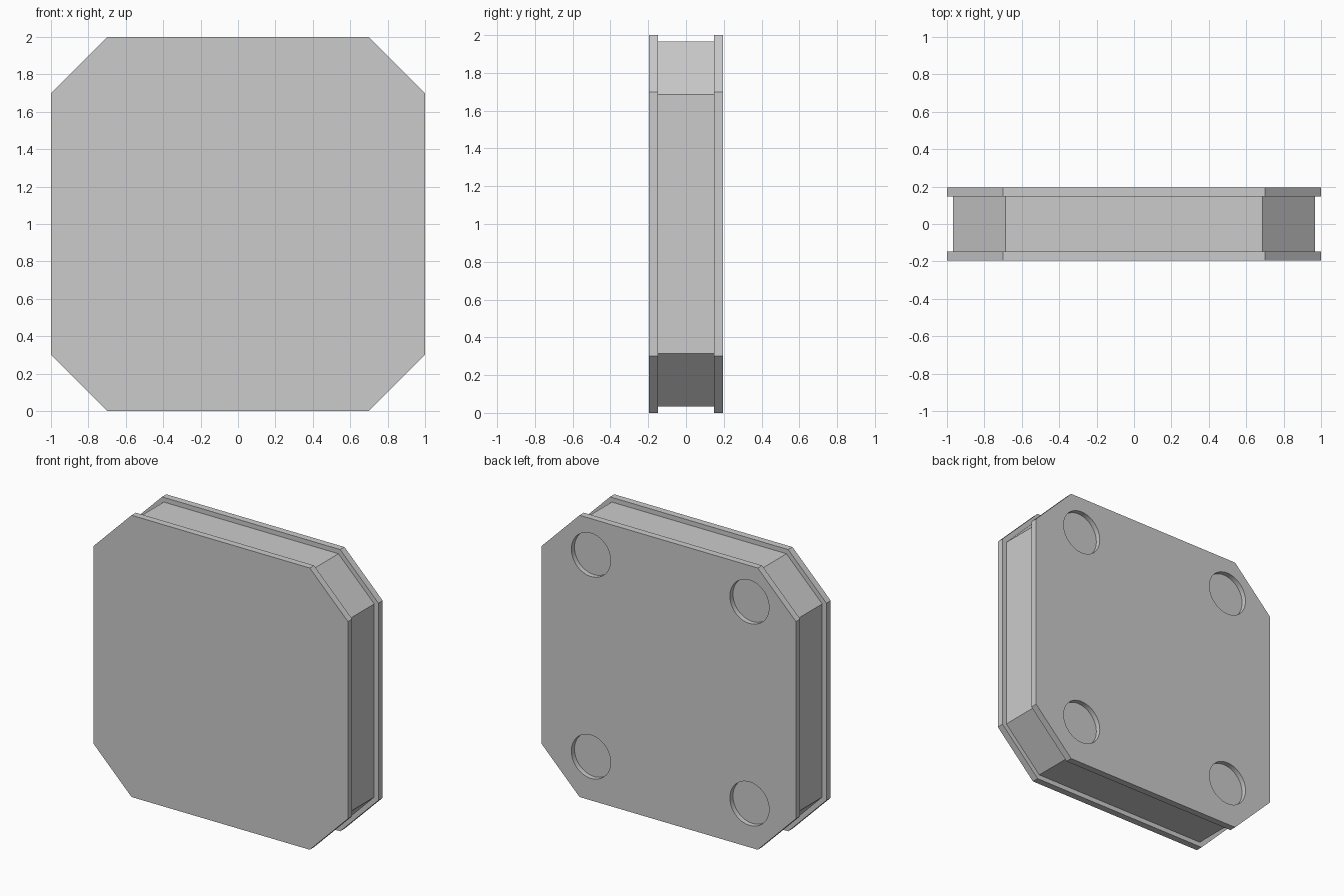
import bpy, bmesh, math
from mathutils import Matrix

if "Cube" in bpy.data.objects:
    bpy.data.objects.remove(bpy.data.objects["Cube"])

OUTER, INNER = (1.0, 0.7), (0.967, 0.686)   # half size, chamfer start
# Front to back: flange, recessed band, flange
RINGS = [(-0.195, OUTER), (-0.147, OUTER), (-0.147, INNER),
         (0.147, INNER), (0.147, OUTER), (0.195, OUTER)]


def finish(bm, name):
    bmesh.ops.recalc_face_normals(bm, faces=bm.faces)
    mesh = bpy.data.meshes.new(name)
    bm.to_mesh(mesh)
    bm.free()
    obj = bpy.data.objects.new(name, mesh)
    bpy.context.collection.objects.link(obj)
    return obj


def octagon(bm, y, half, c):
    pts = [(half, -c), (half, c), (c, half), (-c, half),
           (-half, c), (-half, -c), (-c, -half), (c, -half)]
    return [bm.verts.new((x, y, z + 1)) for x, z in pts]


# Octagonal body with a groove around the edge
bm = bmesh.new()
loops = [octagon(bm, y, *size) for y, size in RINGS]
for a, b in zip(loops, loops[1:]):
    for i in range(8):
        j = (i + 1) % 8
        bm.faces.new((a[i], a[j], b[j], b[i]))
bm.faces.new(loops[0])
bm.faces.new(loops[-1])
body = finish(bm, "octagonal_body")

# Four shallow round magnet recesses in the back
DEPTH, RADIUS = 0.035, 0.154
bm = bmesh.new()
for x in (-0.635, 0.61):
    for z in (0.31, 1.743):
        bmesh.ops.create_cone(
            bm, cap_ends=True, segments=48, radius1=RADIUS, radius2=RADIUS,
            depth=2 * DEPTH,
            matrix=Matrix.Translation((x, 0.195, z)) @ Matrix.Rotation(math.pi / 2, 4, 'X'))
cutter = finish(bm, "recess_cutter")
cutter.hide_render = True

mod = body.modifiers.new("recesses", 'BOOLEAN')
mod.operation = 'DIFFERENCE'
mod.solver = 'EXACT'
mod.object = cutter
bpy.context.view_layer.objects.active = body
body.select_set(True)
bpy.ops.object.modifier_apply(modifier=mod.name)
bpy.data.objects.remove(cutter)
bpy.ops.object.shade_smooth_by_angle(angle=math.radians(20))
